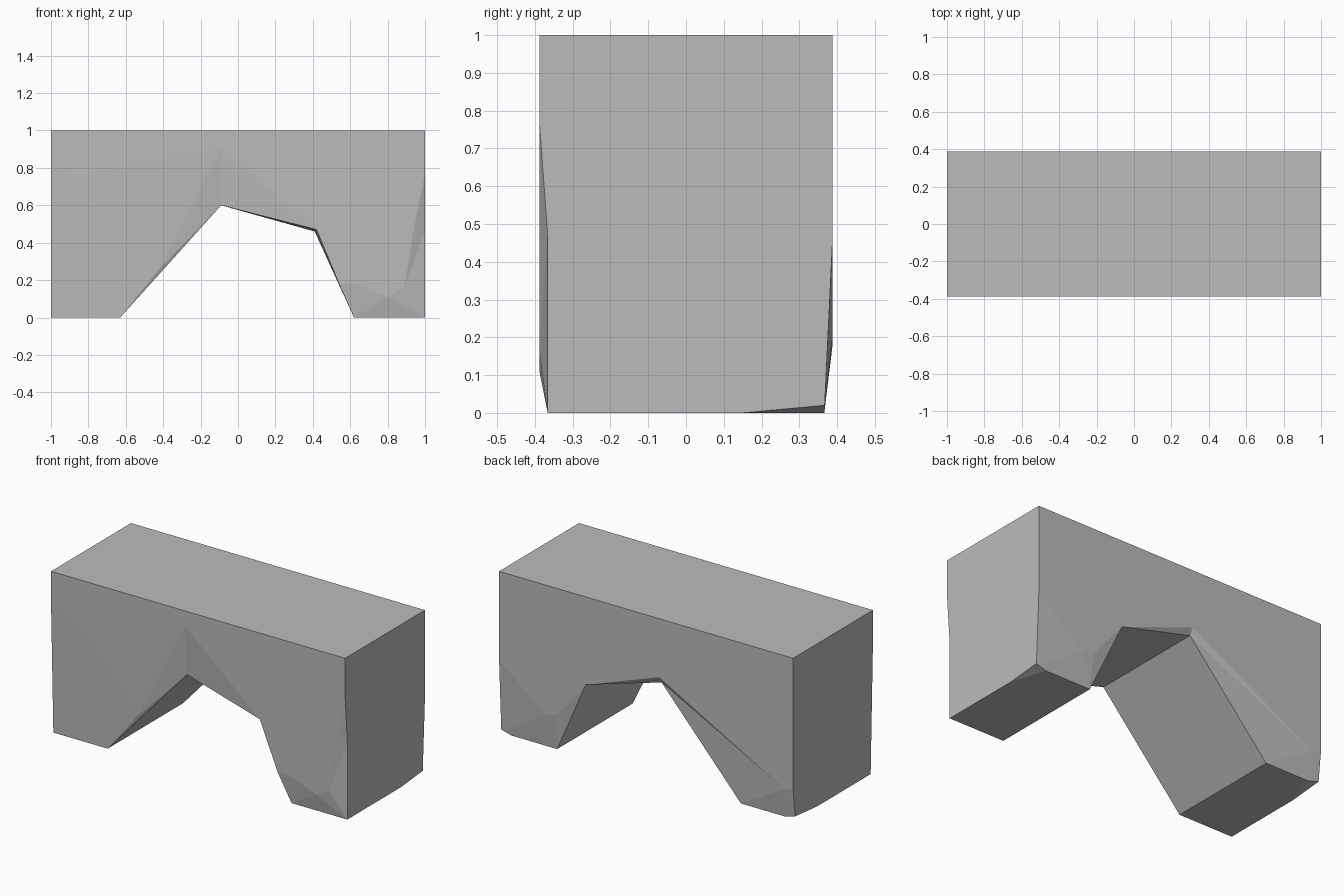
import bpy
import bmesh
from mathutils import Vector
from mathutils.geometry import delaunay_2d_cdt

HALF_DEPTH = 0.388
CHIP = 0.022      # how far worn corners sit behind the face


def add_face_side(bm, sign, corners, edge_extras, inner, creases):
    """Triangulate one large stone face and return its chains of outline vertices.

    Points are (x, z, set-back); edge_extras maps a corner index to points after it.
    """
    chains, points = [], []
    for i, corner in enumerate(corners):
        chain = [corner] + edge_extras.get(i, [])
        chains.append(range(len(points), len(points) + len(chain)))
        points += chain
    rim = len(points)
    points += inner
    flat = [Vector(p[:2]) for p in points]
    lookup = {p[:2]: i for i, p in enumerate(points)}
    edges = [(lookup[a], lookup[b]) for a, b in creases]
    result = delaunay_2d_cdt(flat, edges, [list(range(rim))], 1, 1e-5)
    verts = [bm.verts.new((x, sign * (HALF_DEPTH - d), z)) for x, z, d in points]
    for tri in result[2]:
        bm.faces.new([verts[result[3][i][0]] for i in tri])
    return [[verts[i] for i in chain] for chain in chains]


def chip_corner(bm, side):
    """Slice a small worn corner off the rear of a foot."""
    a = Vector((side, HALF_DEPTH - CHIP, 0.02))
    b = Vector((side, 0.15, 0))
    c = Vector((side * 0.93, HALF_DEPTH - CHIP, 0))
    normal = (b - a).cross(c - a)
    if normal.z > 0:
        normal.negate()
    bmesh.ops.bisect_plane(bm, geom=bm.verts[:] + bm.edges[:] + bm.faces[:],
                           plane_co=a, plane_no=normal, clear_outer=True)
    open_edges = [e for e in bm.edges if e.is_boundary]
    bmesh.ops.holes_fill(bm, edges=open_edges, sides=0)


bm = bmesh.new()

# Front face: right foot, arch, left foot, top
front_corners = [(-1, 0, CHIP), (-0.63, 0, CHIP), (-0.09, 0.6, CHIP),
                 (0.42, 0.47, 0), (0.62, 0, CHIP), (1, 0, CHIP),
                 (1, 1, 0), (-1, 1, 0)]
front = add_face_side(
    bm, -1, front_corners,
    {4: [], 5: [(1, 0.47, CHIP), (1, 0.77, 0)], 7: [(-1, 0.8, 0)],
     3: [(0.54, 0.18, 0)]},
    [(-0.09, 0.91, 0), (-0.85, 0.76, 0), (-0.42, 0.26, 0.014),
     (0.62, 0.18, 0), (0.8, 0.11, 0), (0.89, 0.16, 0), (0.94, 0.47, 0)],
    [((-0.09, 0.91), (-0.85, 0.76)), ((-0.85, 0.76), (-1, 0.8)),
     ((-0.09, 0.91), (-0.42, 0.26)), ((-0.42, 0.26), (-0.63, 0)),
     ((-0.09, 0.91), (-0.09, 0.6)), ((-0.09, 0.91), (0.42, 0.47)),
     ((0.62, 0.18), (0.8, 0.11)), ((0.8, 0.11), (0.89, 0.16)),
     ((0.89, 0.16), (0.94, 0.47)), ((0.94, 0.47), (1, 0.77)),
     ((0.8, 0.11), (1, 0)), ((0.8, 0.11), (0.62, 0))])

# Back face shares the arch outline but wears differently
back_corners = list(front_corners)
back_corners[3] = (0.41, 0.46, 0)
back = add_face_side(
    bm, 1, back_corners,
    {5: [(1, 0.46, 0)], 7: [(-1, 0.2, 0)]},
    [(-0.09, 0.64, 0), (-0.94, 0.18, 0), (0.61, 0.22, 0), (0.69, 0.2, 0)],
    [((-0.09, 0.64), (-0.94, 0.18)), ((-0.94, 0.18), (-1, 0.2)),
     ((-0.09, 0.64), (0.41, 0.46)), ((-0.09, 0.64), (-0.09, 0.6)),
     ((0.41, 0.46), (0.61, 0.22)), ((0.61, 0.22), (0.69, 0.2)),
     ((0.69, 0.2), (1, 0.46)), ((-0.94, 0.18), (-0.63, 0))])

# Walls joining the two faces: feet, arch underside, ends and top
for i in range(len(front)):
    j = (i + 1) % len(front)
    loop = front[i] + [front[j][0], back[j][0]] + back[i][::-1]
    bm.faces.new(loop)

for side in (-1, 1):
    chip_corner(bm, side)
bmesh.ops.triangulate(bm, faces=[f for f in bm.faces if len(f.verts) > 3])
bmesh.ops.recalc_face_normals(bm, faces=bm.faces[:])

mesh = bpy.data.meshes.new("stone_arch")
bm.to_mesh(mesh)
bm.free()

# One plain grey stone colour
stone = bpy.data.materials.new("grey_stone")
stone.use_nodes = True
grey = (0.5, 0.5, 0.5, 1)
stone.diffuse_color = grey
stone.node_tree.nodes["Principled BSDF"].inputs["Base Color"].default_value = grey
mesh.materials.append(stone)

cube = bpy.data.objects.get("Cube")
if cube:
    bpy.data.objects.remove(cube, do_unlink=True)
arch = bpy.data.objects.new("stone_arch", mesh)
bpy.context.collection.objects.link(arch)
